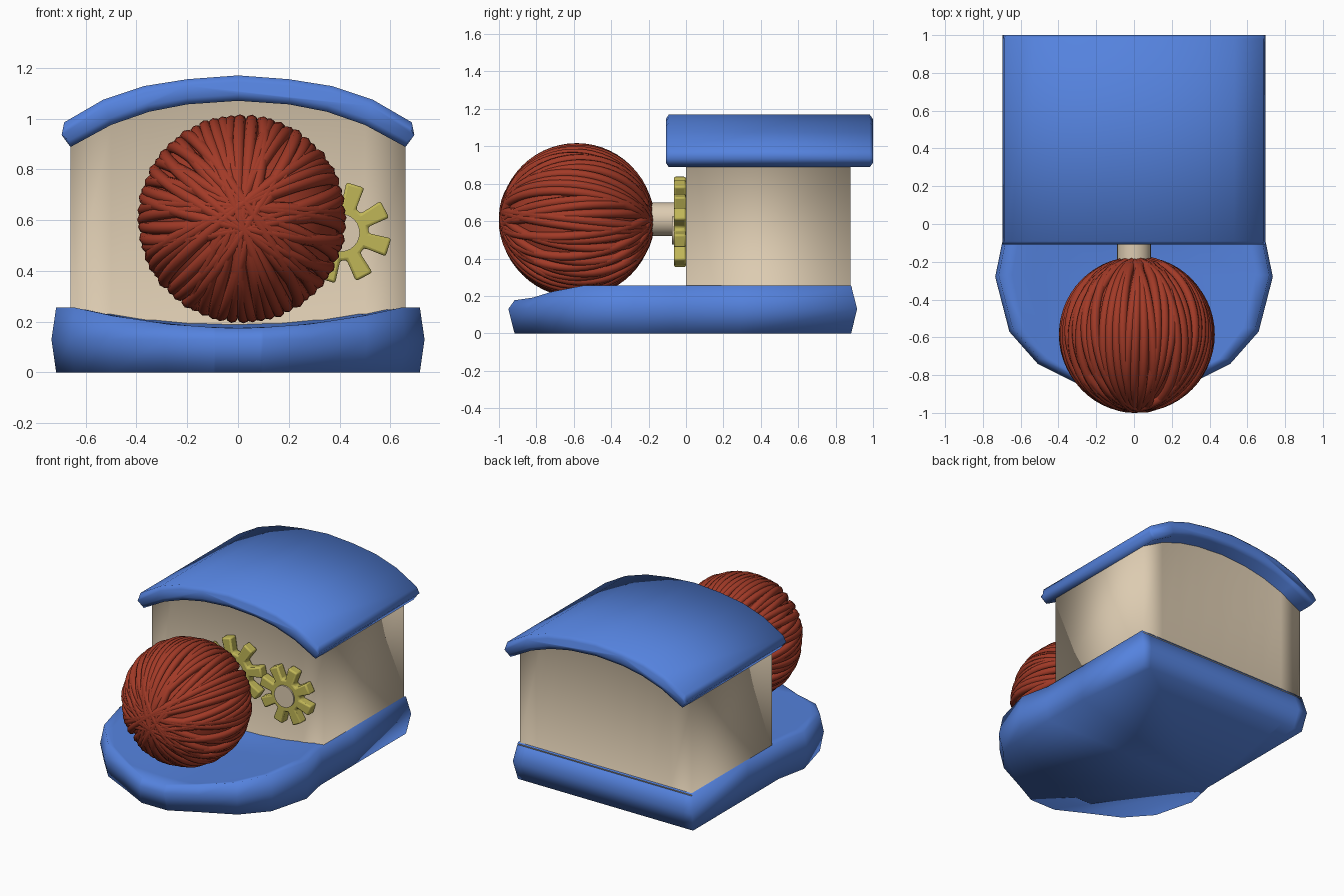
import bpy, bmesh, math, random
from mathutils import Matrix, Vector

random.seed(4)
if "Cube" in bpy.data.objects:
    bpy.data.objects.remove(bpy.data.objects["Cube"], do_unlink=True)


def material(name, colour):
    m = bpy.data.materials.new(name)
    m.use_nodes = True
    m.diffuse_color = (*colour, 1)
    m.node_tree.nodes["Principled BSDF"].inputs["Base Color"].default_value = (*colour, 1)
    return m


BLUE = material("blue", (0.09, 0.225, 0.73))
BEIGE = material("beige", (0.72, 0.6, 0.44))
RED = material("yarn red", (0.36, 0.042, 0.02))
YELLOW = material("gear yellow", (0.53, 0.47, 0.095))


def finish(name, bm, mat, angle=None):
    bmesh.ops.recalc_face_normals(bm, faces=bm.faces)
    mesh = bpy.data.meshes.new(name)
    bm.to_mesh(mesh)
    bm.free()
    mesh.materials.append(mat)
    ob = bpy.data.objects.new(name, mesh)
    bpy.context.collection.objects.link(ob)
    for p in mesh.polygons:
        p.use_smooth = True
    if angle:
        bpy.ops.object.select_all(action='DESELECT')
        ob.select_set(True)
        bpy.context.view_layer.objects.active = ob
        bpy.ops.object.shade_smooth_by_angle(angle=math.radians(angle))
    return ob


def bridge(bm, a, b):
    n = len(a)
    for i in range(n):
        bm.faces.new((a[i], a[(i + 1) % n], b[(i + 1) % n], b[i]))


def loft(name, rings, mat, angle=None):
    """Skin closed rings of points and cap both ends."""
    bm = bmesh.new()
    rows = [[bm.verts.new(p) for p in ring] for ring in rings]
    for a, b in zip(rows, rows[1:]):
        bridge(bm, a, b)
    bm.faces.new(rows[0])
    bm.faces.new(rows[-1])
    return finish(name, bm, mat, angle)


def mirrored(half):
    """Right half of an arch, starting on the centre line, to the whole arch."""
    return [(-x, z) for x, z in half[:0:-1]] + half


# Base: dished in front, flat under the house
RIM = 0.255


def floor_height(x, y):
    if y > 0.2:
        return RIM
    return 0.175 + 0.08 * min(1, abs(x) / 0.64) ** 2


stations = [(0.915, 0.69), (0.3, 0.69), (-0.06, 0.69), (-0.28, 0.735),
            (-0.57, 0.66), (-0.74, 0.51), (-0.85, 0.29), (-0.95, 0.1)]
half_u = [0, 0.25, 0.5, 0.75, 0.9, 1]
columns = [-u for u in half_u[:0:-1]] + half_u
bm = bmesh.new()
grid = []
for y, w in stations:
    pts = [(u * w * 0.975, y * 0.965) for u in columns]
    grid.append([bm.verts.new((x, v, floor_height(x, v))) for x, v in pts])
for a, b in zip(grid, grid[1:]):
    for i in range(len(columns) - 1):
        bm.faces.new((a[i], a[i + 1], b[i + 1], b[i]))
top = (grid[0] + [r[-1] for r in grid[1:-1]] + grid[-1][::-1]
       + [r[0] for r in grid[-2:0:-1]])
middle = [bm.verts.new((v.co.x / 0.975, v.co.y / 0.965, 0.13)) for v in top]
bottom = [bm.verts.new((v.co.x, v.co.y, 0)) for v in top]
bridge(bm, top, middle)
bridge(bm, middle, bottom)
bm.faces.new(bottom)
finish("base", bm, BLUE)

# Roof: arched slab with softened ends
outer = mirrored([(0, 1.17), (0.2, 1.155), (0.37, 1.128), (0.53, 1.075), (0.685, 0.985)])
inner = mirrored([(0, 1.07), (0.2, 1.056), (0.35, 1.027), (0.5, 0.975), (0.66, 0.888)])
TIP = (0.695, 0.935)


def roof_ring(y, pull):
    ring = [Vector(o).lerp(Vector(i), pull) for o, i in zip(outer, inner)]
    ring.append(Vector(TIP))
    ring += [Vector(i).lerp(Vector(o), pull) for o, i in zip(outer[::-1], inner[::-1])]
    ring.append(Vector((-TIP[0], TIP[1])))
    return [(p.x, y, p.y) for p in ring]


loft("roof", [roof_ring(-0.108, 0.25), roof_ring(-0.092, 0),
              roof_ring(0.982, 0), roof_ring(1.0, 0.25)], BLUE)

# House body: walls reach from the base to the roof, with hidden flanges
DEPTH = 0.88
plan = [(x, 0, z) for x, z in inner] + [(x, DEPTH, z) for x, z in inner[::-1]]
low = [(x, y, floor_height(x, y)) for x, y, z in plan]


def flange(ring, dz):
    mid = DEPTH / 2
    return [(x * 1.012, mid + (y - mid) * 1.02, z + dz) for x, y, z in ring]


loft("house_body", [flange(low, -0.015), low, plan, flange(plan, 0.02)], BEIGE)


# Gears on the front wall
def gear(name, cx, cz, root, tip, phase, teeth=8):
    outline = []
    for k in range(teeth):
        a = math.radians(phase) + k * math.tau / teeth
        for r, half in ((root, 0.03), (tip, 0.037)):
            for s in (-1, 1) if r == tip else (-1,):
                t = a + s * math.asin(half / r)
                outline.append((cx + r * math.cos(t), cz + r * math.sin(t)))
        t = a + math.asin(0.03 / root)
        outline.append((cx + root * math.cos(t), cz + root * math.sin(t)))
    ob = loft(name, [[(x, y, z) for x, z in outline] for y in (-0.065, 0.0)], YELLOW, 35)
    bevel = ob.modifiers.new("soft_edges", 'BEVEL')
    bevel.width = 0.01
    bevel.segments = 2


def shaft(name, cx, cz, radius, y0, y1):
    angles = [i * math.tau / 24 for i in range(24)]
    loft(name, [[(cx + radius * math.cos(a), y, cz + radius * math.sin(a)) for a in angles]
                for y in (y0, y1)], BEIGE, 40)


gear("drive_gear", 0, 0.61, 0.13, 0.23, 13)
gear("side_gear", 0.405, 0.55, 0.11, 0.2, 73)
shaft("drive_shaft", 0, 0.61, 0.09, -0.3, 0.02)
shaft("side_gear_pin", 0.405, 0.55, 0.075, -0.075, 0.02)

# Yarn ball: a core wound with loops that cross near the front and back poles
CENTRE = Vector((0.015, -0.585, 0.605))
bm = bmesh.new()
bmesh.ops.create_uvsphere(bm, u_segments=32, v_segments=16, radius=0.385,
                          matrix=Matrix.Translation(CENTRE))
finish("yarn_core", bm, RED)

bm = bmesh.new()
LOOPS, AROUND, SIDES = 32, 56, 8
for k in range(LOOPS):
    turn = (Matrix.Rotation(math.pi * (k + random.uniform(-0.2, 0.2)) / LOOPS, 4, 'Y')
            @ Matrix.Rotation(random.uniform(-0.14, 0.14), 4, 'X'))
    big = random.uniform(0.385, 0.392)
    rings = []
    for i in range(AROUND):
        a = i * math.tau / AROUND
        ring = []
        for j in range(SIDES):
            b = j * math.tau / SIDES
            r = big + 0.025 * math.cos(b)
            p = Vector((r * math.cos(a), r * math.sin(a), 0.025 * math.sin(b)))
            ring.append(bm.verts.new(CENTRE + turn @ p))
        rings.append(ring)
    for i in range(AROUND):
        bridge(bm, rings[i], rings[(i + 1) % AROUND])
finish("yarn_strands", bm, RED)
